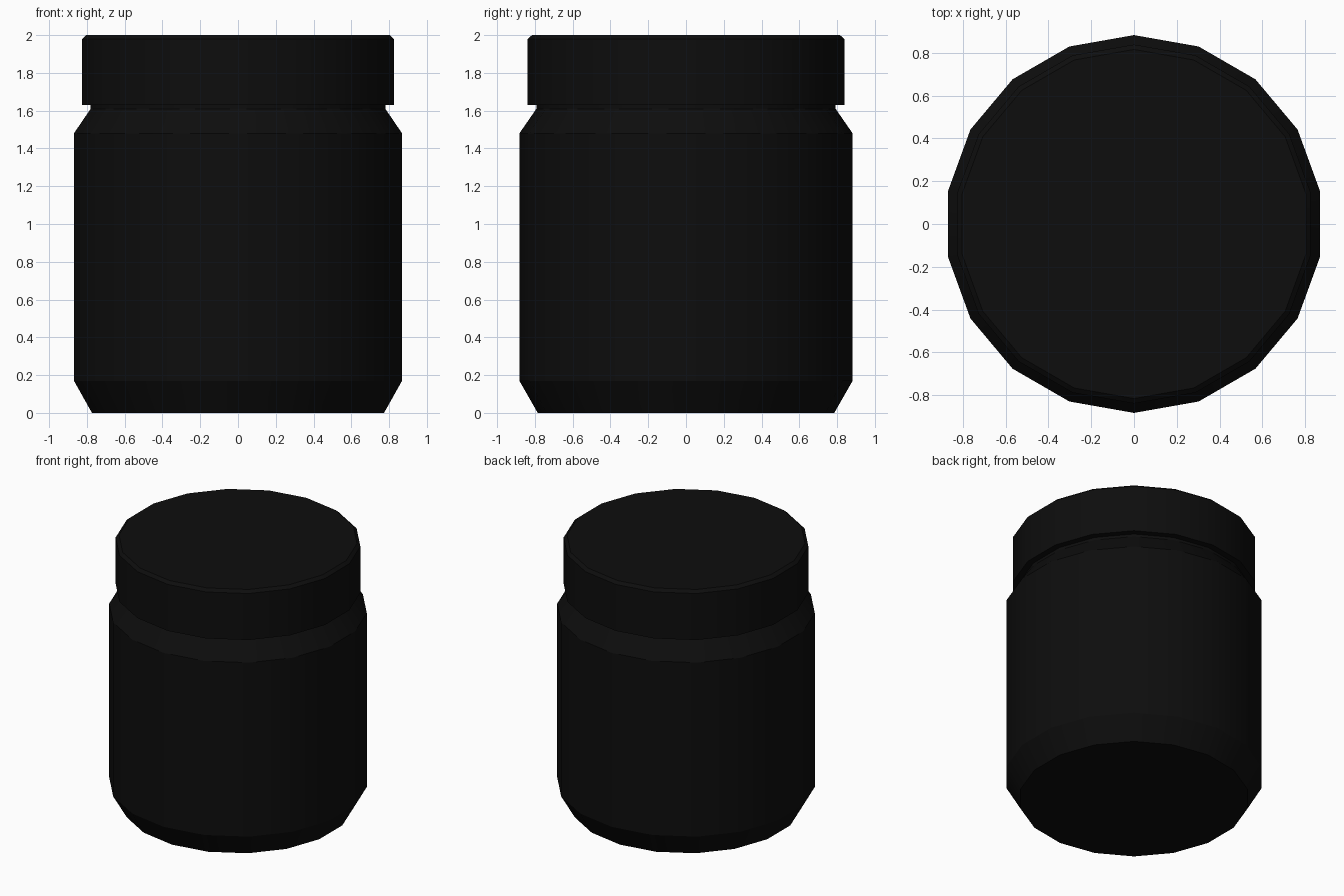
import bpy
import bmesh
import math

SIDES = 18

cube = bpy.data.objects.get("Cube")
if cube:
    bpy.data.objects.remove(cube, do_unlink=True)


def make_material(name, color):
    mat = bpy.data.materials.new(name)
    mat.use_nodes = True
    mat.diffuse_color = color
    mat.node_tree.nodes["Principled BSDF"].inputs["Base Color"].default_value = color
    return mat


def lathe(name, profile, mat):
    """Spin (radius, height) points into a closed faceted solid."""
    bm = bmesh.new()
    rings = []
    for radius, z in profile:
        ring = []
        for i in range(SIDES):
            a = math.tau * i / SIDES
            ring.append(bm.verts.new((radius * math.sin(a), radius * math.cos(a), z)))
        rings.append(ring)
    for low, high in zip(rings, rings[1:]):
        for i in range(SIDES):
            j = (i + 1) % SIDES
            bm.faces.new((low[i], low[j], high[j], high[i]))
    bm.faces.new(rings[0])
    bm.faces.new(rings[-1])
    bmesh.ops.recalc_face_normals(bm, faces=bm.faces)
    mesh = bpy.data.meshes.new(name)
    bm.to_mesh(mesh)
    bm.free()
    mesh.materials.append(mat)
    obj = bpy.data.objects.new(name, mesh)
    bpy.context.collection.objects.link(obj)
    # Round sides shade smooth, chamfer edges stay crisp
    bpy.ops.object.select_all(action="DESELECT")
    obj.select_set(True)
    bpy.context.view_layer.objects.active = obj
    bpy.ops.object.shade_smooth_by_angle(angle=math.radians(25))
    return obj


black = make_material("near_black", (0.004, 0.004, 0.004, 1.0))

# Jar body: chamfered base, straight wall, sloped shoulder, short neck
lathe("jar_body", [(0.785, 0), (0.882, 0.17), (0.882, 1.48),
                   (0.792, 1.61), (0.792, 1.65)], black)

# Screw lid with a small bevel round the top
lathe("jar_lid", [(0.838, 1.63), (0.838, 1.98), (0.815, 2.0)], black)
